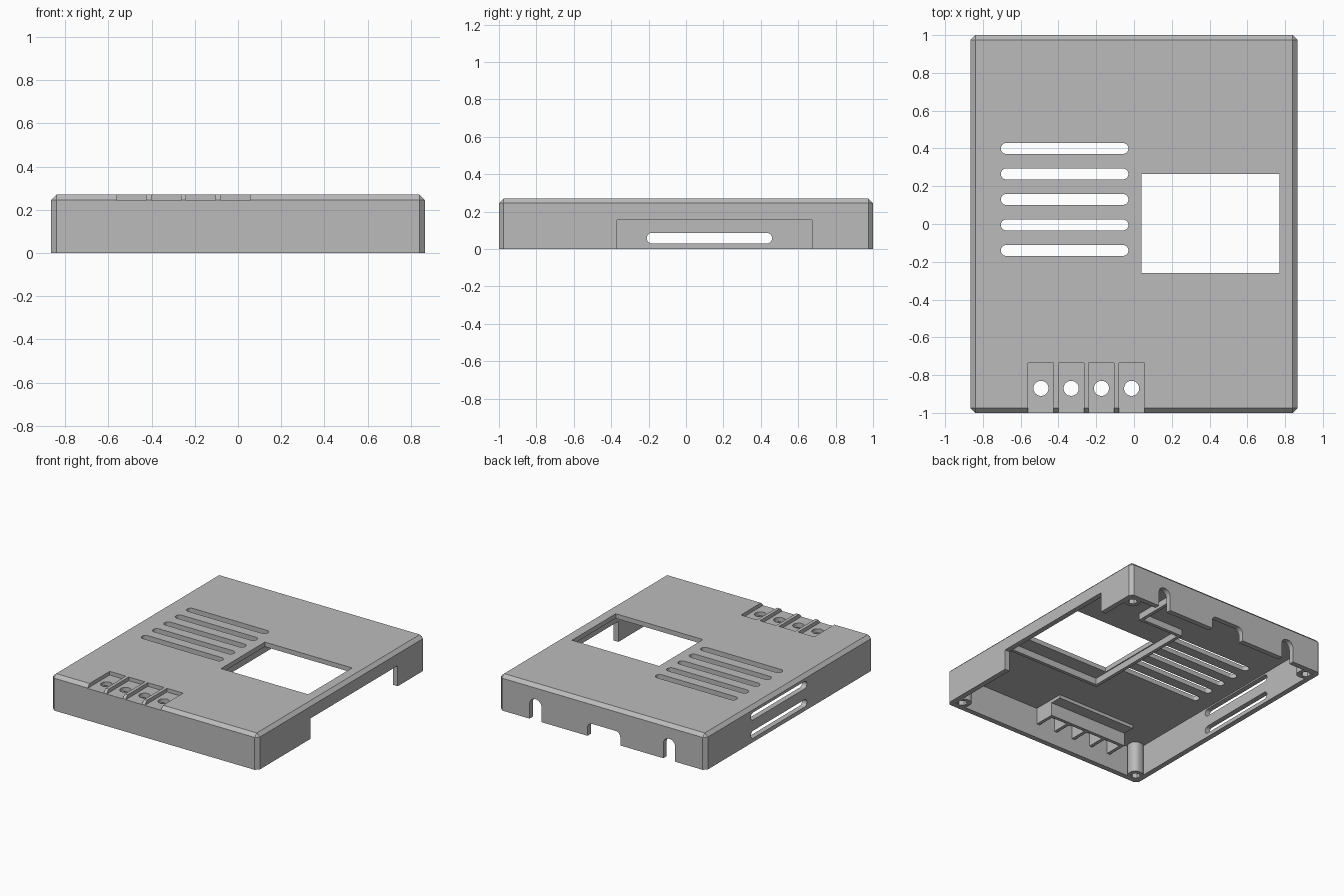
import bpy, bmesh, math
from mathutils import Matrix, Vector

old = bpy.data.objects.get("Cube")
if old:
    bpy.data.objects.remove(old, do_unlink=True)

grey = bpy.data.materials.new("light grey plastic")
grey.use_nodes = True
colour = (0.5, 0.5, 0.5, 1)
grey.diffuse_color = colour
grey.node_tree.nodes["Principled BSDF"].inputs["Base Color"].default_value = colour

W, D, H = 0.865, 1.0, 0.27       # half width, half depth, height
WALL, CEIL, CHAMFER = 0.04, 0.235, 0.025


def finish(name, bm):
    bmesh.ops.recalc_face_normals(bm, faces=bm.faces)
    mesh = bpy.data.meshes.new(name)
    bm.to_mesh(mesh)
    bm.free()
    mesh.materials.append(grey)
    obj = bpy.data.objects.new(name, mesh)
    bpy.context.collection.objects.link(obj)
    return obj


def box(name, x, y, z, chamfer=0):
    bm = bmesh.new()
    lo, hi = Vector((x[0], y[0], z[0])), Vector((x[1], y[1], z[1]))
    bmesh.ops.create_cube(bm, size=1, matrix=Matrix.Translation((lo + hi) / 2)
                          @ Matrix.Diagonal((*(hi - lo), 1)))
    if chamfer:
        edges = [e for e in bm.edges if any(v.co.z > hi.z - 1e-4 for v in e.verts)]
        bmesh.ops.bevel(bm, geom=edges, offset=chamfer, segments=1,
                        affect='EDGES', clamp_overlap=True)
    return finish(name, bm)


def rounded(name, u, v, depth, radius, axis, steps=10):
    """Rounded rectangle in the plane across an axis, extruded along it."""
    pts = []
    corners = [(u[1], v[1], -1, -1), (u[0], v[1], 1, -1),
               (u[0], v[0], 1, 1), (u[1], v[0], -1, 1)]
    for k, (cu, cv, su, sv) in enumerate(corners):
        for i in range(steps + 1):
            a = (k + i / steps) * math.pi / 2
            pts.append((cu + radius * (su + math.cos(a)), cv + radius * (sv + math.sin(a))))
    place = {'X': lambda a, b, c: (c, a, b), 'Y': lambda a, b, c: (a, c, b),
             'Z': lambda a, b, c: (a, b, c)}[axis]
    bm = bmesh.new()
    face = bm.faces.new([bm.verts.new(place(a, b, depth[0])) for a, b in pts])
    out = bmesh.ops.extrude_face_region(bm, geom=[face])["geom"]
    bmesh.ops.translate(bm, verts=[g for g in out if isinstance(g, bmesh.types.BMVert)],
                        vec=place(0, 0, depth[1] - depth[0]))
    bmesh.ops.remove_doubles(bm, verts=bm.verts, dist=1e-5)
    return finish(name, bm)


def cylinder(name, x, y, z, radius, sides):
    bm = bmesh.new()
    bmesh.ops.create_cone(bm, cap_ends=True, segments=sides, radius1=radius, radius2=radius,
                          depth=z[1] - z[0], matrix=Matrix.Translation((x, y, sum(z) / 2)))
    return finish(name, bm)


def combine(target, tool, operation='DIFFERENCE'):
    tool.hide_render = True
    mod = target.modifiers.new(tool.name, 'BOOLEAN')
    mod.operation, mod.solver, mod.object = operation, 'EXACT', tool
    bpy.context.view_layer.objects.active = target
    bpy.ops.object.modifier_apply(modifier=mod.name)
    bpy.data.objects.remove(tool, do_unlink=True)


# Chamfered shell, hollow from below
case = box("case_shell", (-W, W), (-D, D), (0, H), CHAMFER)
combine(case, box("cavity", (WALL - W, W - WALL), (WALL - D, D - WALL), (-0.1, CEIL)))

# Thicker roof below the terminal recesses
combine(case, box("pad", (-0.585, 0.08), (-0.97, -0.71), (0.21, 0.25)), 'UNION')

# Display window and the big opening in the left wall
combine(case, box("window", (0.04, 0.77), (-0.26, 0.265), (0.1, 0.4)))
combine(case, box("side_opening", (0.8, 1), (-0.37, 0.675), (-0.1, 0.155)))

# Top vents
for i in range(5):
    y = -0.14 + i * 0.135
    combine(case, rounded("vent", (-0.705, -0.03), (y - 0.029, y + 0.029), (0.1, 0.4), 0.0285, 'Z'))

# Slots in the right wall
for z in (0.03, 0.168):
    combine(case, rounded("slot", (-0.21, 0.46), (z, z + 0.056), (-1, -0.8), 0.0275, 'X'))

# Cable notches in the back wall
for x in (-0.56, 0.56):
    combine(case, rounded("cable_notch", (x - 0.05, x + 0.05), (-0.2, 0.16), (0.9, 1.1), 0.049, 'Y'))
combine(case, rounded("plug_notch", (-0.15, 0.125), (-0.2, 0.1), (0.9, 1.1), 0.04, 'Y'))

# Terminal recesses with screwdriver holes
for i in range(4):
    x = -0.4925 + i * 0.16
    combine(case, box("recess", (x - 0.0675, x + 0.0675), (-1.1, -0.735), (0.242, 0.4)))
    combine(case, cylinder("screw_access", x, -0.87, (0.1, 0.4), 0.04, 32))

# Terminal compartment below the roof
box("terminal_back_wall", (-0.585, 0.08), (-0.825, -0.80), (0.11, 0.225))
for i in range(5):
    x = -0.5725 + i * 0.16
    box("terminal_divider", (x - 0.0125, x + 0.0125), (-0.97, -0.81), (0.11, 0.225))

# Stepped rib around the display
path = [(0.83, -0.385), (0.02, -0.385), (0.02, 0.52), (0.37, 0.52), (0.37, 0.8)]
for (x0, y0), (x1, y1) in zip(path, path[1:]):
    t = 0.0125
    box("display_rib", (min(x0, x1) - t, max(x0, x1) + t),
        (min(y0, y1) - t, max(y0, y1) + t), (0.185, 0.245))

# Corner posts with blind hexagonal holes
for sx in (-1, 1):
    for sy in (-1, 1):
        xs = sorted((sx * (W - 0.03), sx * (W - 0.135)))
        ys = sorted((sy * (D - 0.03), sy * (D - 0.135)))
        post = rounded("corner_post", xs, ys, (0, 0.245), 0.045, 'Z')
        combine(post, cylinder("hole", sx * (W - 0.075), sy * (D - 0.075), (-0.1, 0.15), 0.034, 6))
        combine(case, post, 'UNION')

bpy.ops.object.select_all(action='DESELECT')
case.select_set(True)
bpy.context.view_layer.objects.active = case
bpy.ops.object.shade_smooth_by_angle(angle=math.radians(20))
